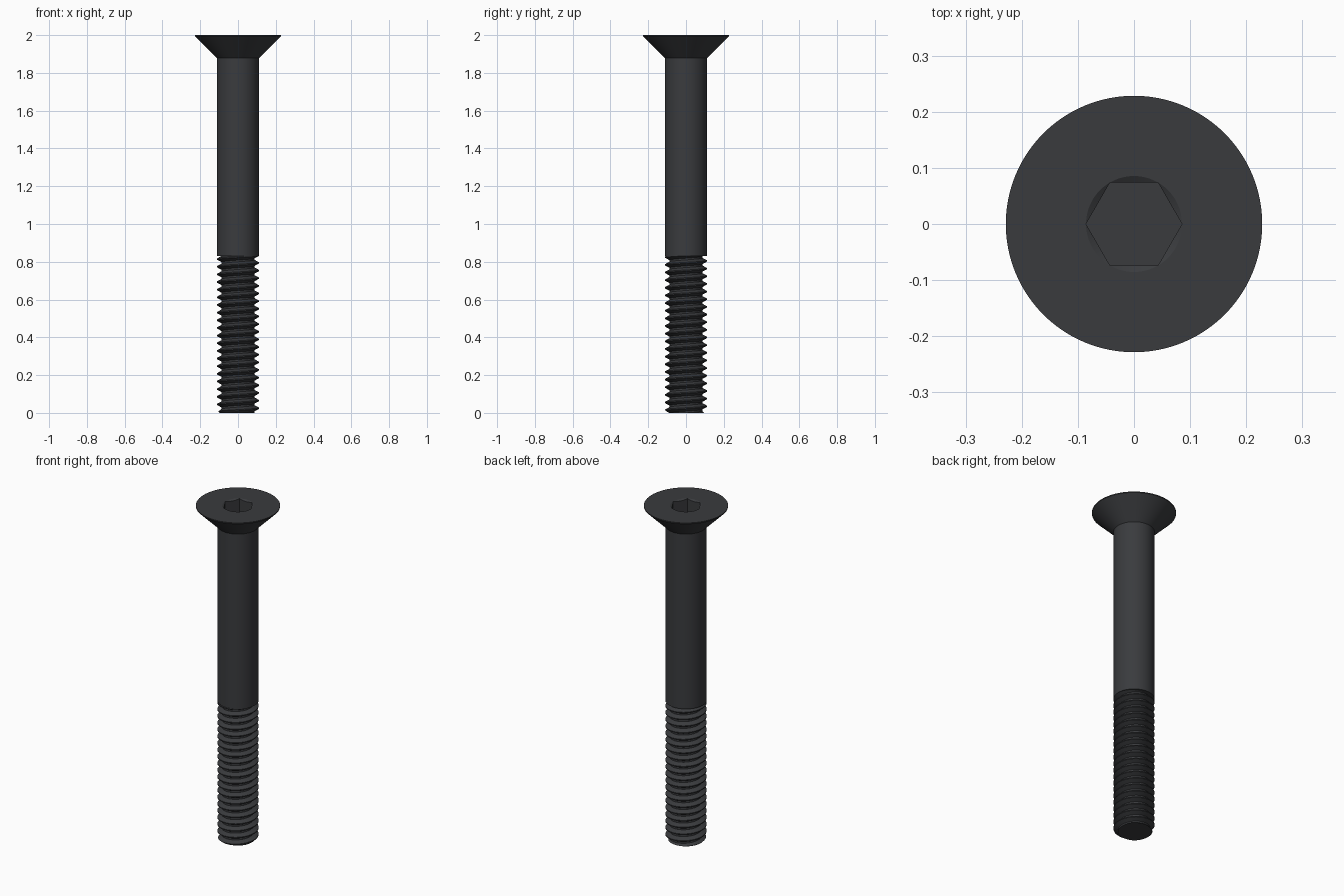
import bpy, bmesh
from math import cos, sin, pi, radians

if "Cube" in bpy.data.objects:
    bpy.data.objects.remove(bpy.data.objects["Cube"])

SHANK_R, HEAD_R, ROOT_R = 0.1115, 0.2285, 0.087
THREAD_TOP, PITCH = 0.83, 0.0405
SOCKET_R, SOCKET_DEPTH = 0.0855, 0.08
N = 96

steel = bpy.data.materials.new("dark_steel")
steel.diffuse_color = (0.042, 0.044, 0.048, 1)
steel.use_nodes = True
steel.node_tree.nodes["Principled BSDF"].inputs["Base Color"].default_value = steel.diffuse_color


def finish(bm, name):
    bmesh.ops.remove_doubles(bm, verts=bm.verts[:], dist=1e-5)
    bmesh.ops.recalc_face_normals(bm, faces=bm.faces[:])
    mesh = bpy.data.meshes.new(name)
    bm.to_mesh(mesh)
    bm.free()
    obj = bpy.data.objects.new(name, mesh)
    bpy.context.collection.objects.link(obj)
    mesh.materials.append(steel)
    bpy.ops.object.select_all(action='DESELECT')
    obj.select_set(True)
    bpy.context.view_layer.objects.active = obj
    bpy.ops.object.shade_smooth_by_angle(angle=radians(25))
    return obj


def hex_radius(a):
    return SOCKET_R * cos(pi / 6) / cos(a % (pi / 3) - pi / 6)


# Head, plain shank and hex socket: stacked rings bridged together
bm = bmesh.new()
rings = []


def add_ring(radius, height):
    ring = []
    for i in range(N):
        a = 2 * pi * i / N
        r, z = radius(a), height(a)
        ring.append(bm.verts.new((r * cos(a), r * sin(a), z)))
    rings.append(ring)


for r, z in [(ROOT_R - 0.002, THREAD_TOP), (SHANK_R, THREAD_TOP), (SHANK_R, 1.878),
             (HEAD_R, 1.994), (HEAD_R, 2.0), (SOCKET_R, 2.0)]:
    add_ring(lambda a: r, lambda a: z)
# conical lead-in meets the flat walls of the socket
add_ring(hex_radius, lambda a: 2.0 - 0.6 * (SOCKET_R - hex_radius(a)))
add_ring(hex_radius, lambda a: 2.0 - SOCKET_DEPTH)
for lo, hi in zip(rings, rings[1:]):
    for i in range(N):
        j = (i + 1) % N
        bm.faces.new((lo[i], lo[j], hi[j], hi[i]))
bm.faces.new(rings[-1])
finish(bm, "head_and_shank")

# Thread: right-handed helical sweep of a truncated V profile
bm = bmesh.new()
S = 72
turns = int(THREAD_TOP / PITCH) + 4
profile = [(ROOT_R, 0.0), (ROOT_R, 0.22), (SHANK_R, 0.54), (SHANK_R, 0.68)]
strips = []
for r, offset in profile:
    strips.append([bm.verts.new((r * cos(2 * pi * i / S), r * sin(2 * pi * i / S),
                                 PITCH * (i / S + offset - 2)))
                   for i in range(turns * S + 1)])
strips.append(strips[0][S:])  # last flank joins the root of the next turn
for a, b in zip(strips, strips[1:]):
    for i in range(min(len(a), len(b)) - 1):
        bm.faces.new((a[i], a[i + 1], b[i + 1], b[i]))

# Trim both ends flat
for z, normal in [(0, (0, 0, -1)), (THREAD_TOP, (0, 0, 1))]:
    bmesh.ops.bisect_plane(bm, geom=bm.verts[:] + bm.edges[:] + bm.faces[:], dist=1e-6,
                           plane_co=(0, 0, z), plane_no=normal, clear_outer=True)

# Chamfered tip and end cap
for v in bm.verts:
    r = v.co.xy.length
    limit = 0.097 + v.co.z
    if r > limit:
        v.co.x *= limit / r
        v.co.y *= limit / r
bmesh.ops.remove_doubles(bm, verts=bm.verts[:], dist=1e-6)
rim = [e for e in bm.edges if e.is_boundary and all(abs(v.co.z) < 1e-5 for v in e.verts)]
center = bm.verts.new((0, 0, 0))
for e in rim:
    bm.faces.new((e.verts[0], e.verts[1], center))
finish(bm, "threaded_end")
